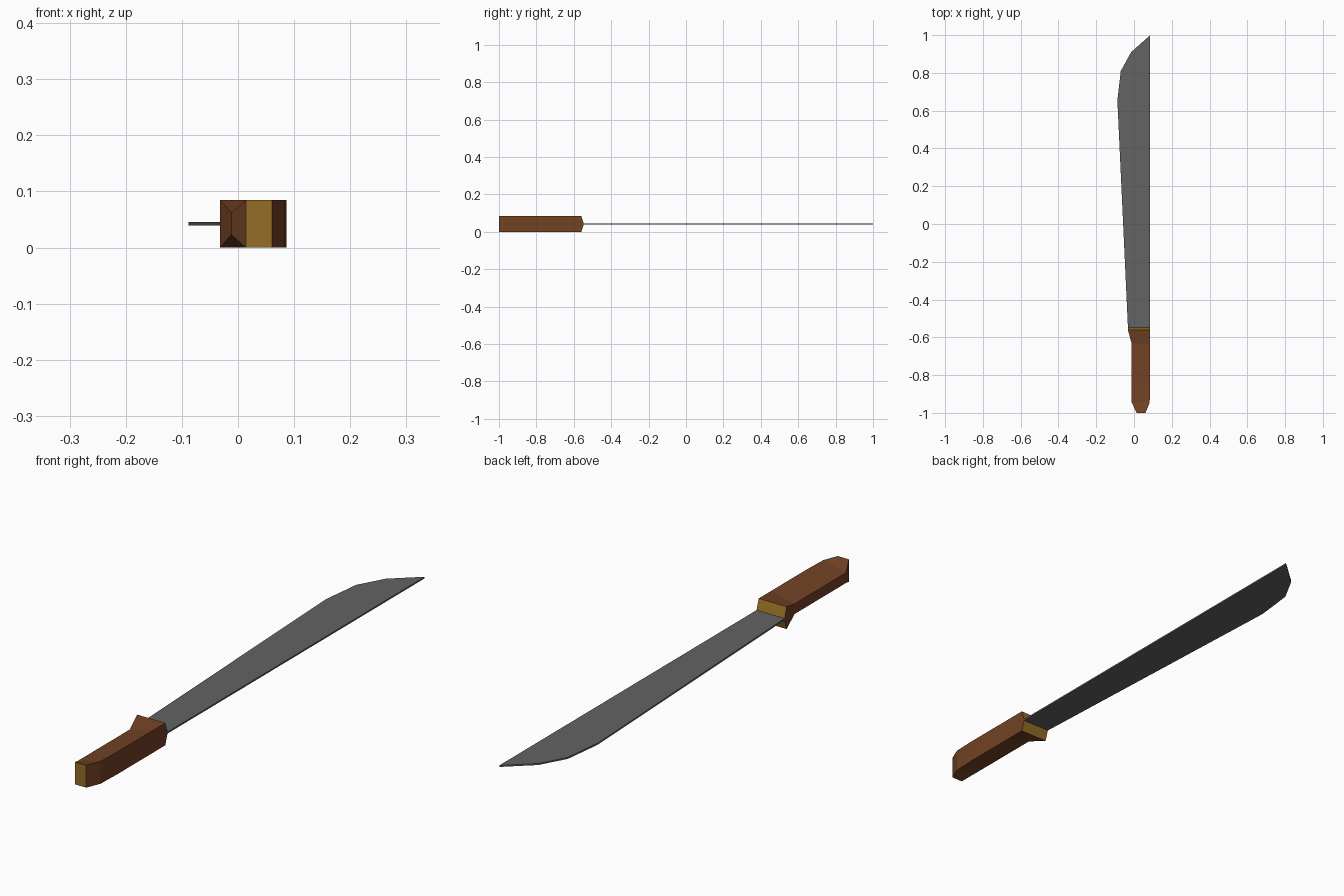
import bpy
import bmesh

if "Cube" in bpy.data.objects:
    bpy.data.objects.remove(bpy.data.objects["Cube"])

MID = 0.0425          # mid height of the whole tool
BLADE_HALF = 0.003


def material(name, rgb):
    m = bpy.data.materials.new(name)
    m.diffuse_color = (*rgb, 1.0)
    m.use_nodes = True
    m.node_tree.nodes["Principled BSDF"].inputs["Base Color"].default_value = m.diffuse_color
    return m


steel = material("dark steel", (0.125, 0.125, 0.125))
wood = material("brown wood", (0.17, 0.054, 0.018))
brass = material("brass", (0.30, 0.155, 0.02))


def finish(bm, name, mats):
    bmesh.ops.recalc_face_normals(bm, faces=bm.faces)
    me = bpy.data.meshes.new(name)
    for m in mats:
        me.materials.append(m)
    # brass on faces that look along the length of the handle
    if len(mats) > 1:
        bm.normal_update()
        for f in bm.faces:
            f.material_index = 1 if abs(f.normal.y) > 0.8 else 0
    bm.to_mesh(me)
    bm.free()
    ob = bpy.data.objects.new(name, me)
    bpy.context.collection.objects.link(ob)
    return ob


# Blade: flat profile, extruded to a thin slab
outline = [(0.086, -0.55), (0.086, 1.0), (-0.015, 0.91),
           (-0.07, 0.81), (-0.088, 0.655), (-0.032, -0.55)]
bm = bmesh.new()
face = bm.faces.new([bm.verts.new((x, y, MID - BLADE_HALF)) for x, y in outline])
ext = bmesh.ops.extrude_face_region(bm, geom=[face])
bmesh.ops.translate(bm, vec=(0, 0, 2 * BLADE_HALF),
                    verts=[v for v in ext["geom"] if isinstance(v, bmesh.types.BMVert)])
finish(bm, "blade", [steel])

# Handle: four-sided sections (y, left x, right x, half height at the left edge)
sections = [(-1.0, 0.014, 0.061, MID),
            (-0.945, -0.012, 0.083, 0.0195),
            (-0.85, -0.012, 0.086, 0.0195),
            (-0.635, -0.012, 0.086, 0.0195),
            (-0.56, -0.032, 0.086, MID)]
bm = bmesh.new()
rings = []
for y, xl, xr, h in sections:
    rings.append([bm.verts.new(p) for p in (
        (xl, y, MID - h), (xr, y, 0), (xr, y, 2 * MID), (xl, y, MID + h))])
for a, b in zip(rings, rings[1:]):
    for i in range(4):
        j = (i + 1) % 4
        bm.faces.new((a[i], a[j], b[j], b[i]))
bm.faces.new(rings[0])

# Ridged collar closing the blade end of the handle
bl, br, tr, tl = rings[-1]
rl = bm.verts.new((-0.032, -0.546, MID))
rr = bm.verts.new((0.086, -0.546, MID))
for f in ((tl, tr, rr, rl), (rl, rr, br, bl), (bl, tl, rl), (br, rr, tr)):
    bm.faces.new(f)
finish(bm, "handle", [wood, brass])
